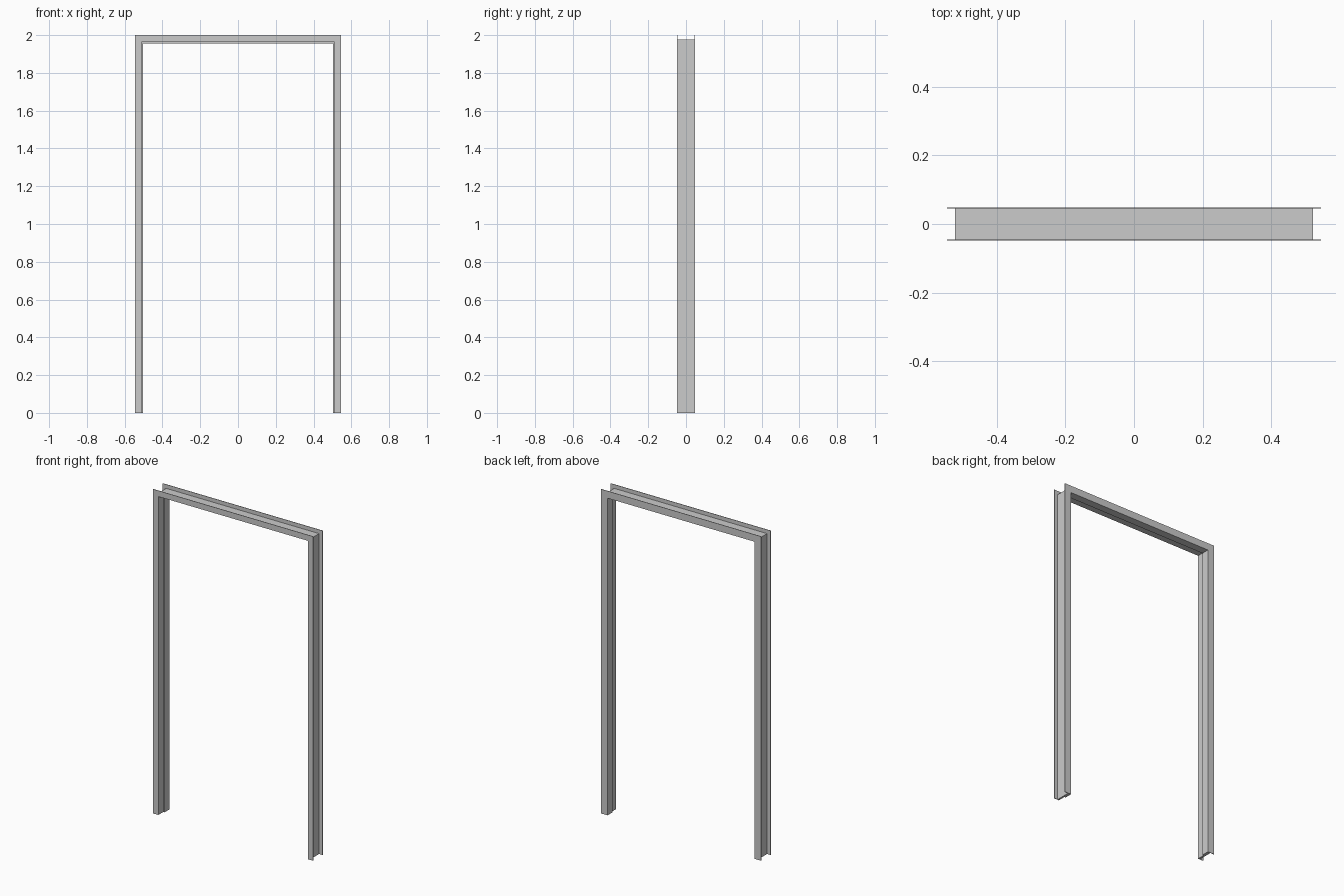
import bpy, bmesh

if "Cube" in bpy.data.objects:
    bpy.data.objects.remove(bpy.data.objects["Cube"])

HALF_W, HEIGHT = 0.546, 2.0
Y, T = 0.048, 0.003          # half depth, flange thickness
FRONT, BACK, WEB = 0.036, 0.044, 0.024   # distances inward from the outer edge

# Cross-section (inward distance, y): two thin flanges, a web and a door rebate
profile = [(0, -Y), (FRONT, -Y), (FRONT, 0), (BACK, 0), (BACK, Y),
           (0, Y), (0, Y - T), (WEB, Y - T), (WEB, -Y + T), (0, -Y + T)]


def ring(bm, side, top):
    """One copy of the profile at a floor end or a mitred top corner."""
    return [bm.verts.new((side * (HALF_W - d), y, HEIGHT - d if top else 0))
            for d, y in profile]


# Sweep the profile up one leg, across the head and down the other leg
bm = bmesh.new()
rings = [ring(bm, s, t) for s, t in [(-1, 0), (-1, 1), (1, 1), (1, 0)]]
n = len(profile)
for a, b in zip(rings, rings[1:]):
    for i in range(n):
        j = (i + 1) % n
        bm.faces.new((a[i], a[j], b[j], b[i]))

# Close the feet
bm.faces.new(rings[0])
bm.faces.new(rings[-1])
bmesh.ops.recalc_face_normals(bm, faces=bm.faces[:])

mesh = bpy.data.meshes.new("door_frame")
bm.to_mesh(mesh)
bm.free()
bpy.context.collection.objects.link(bpy.data.objects.new("door_frame", mesh))
